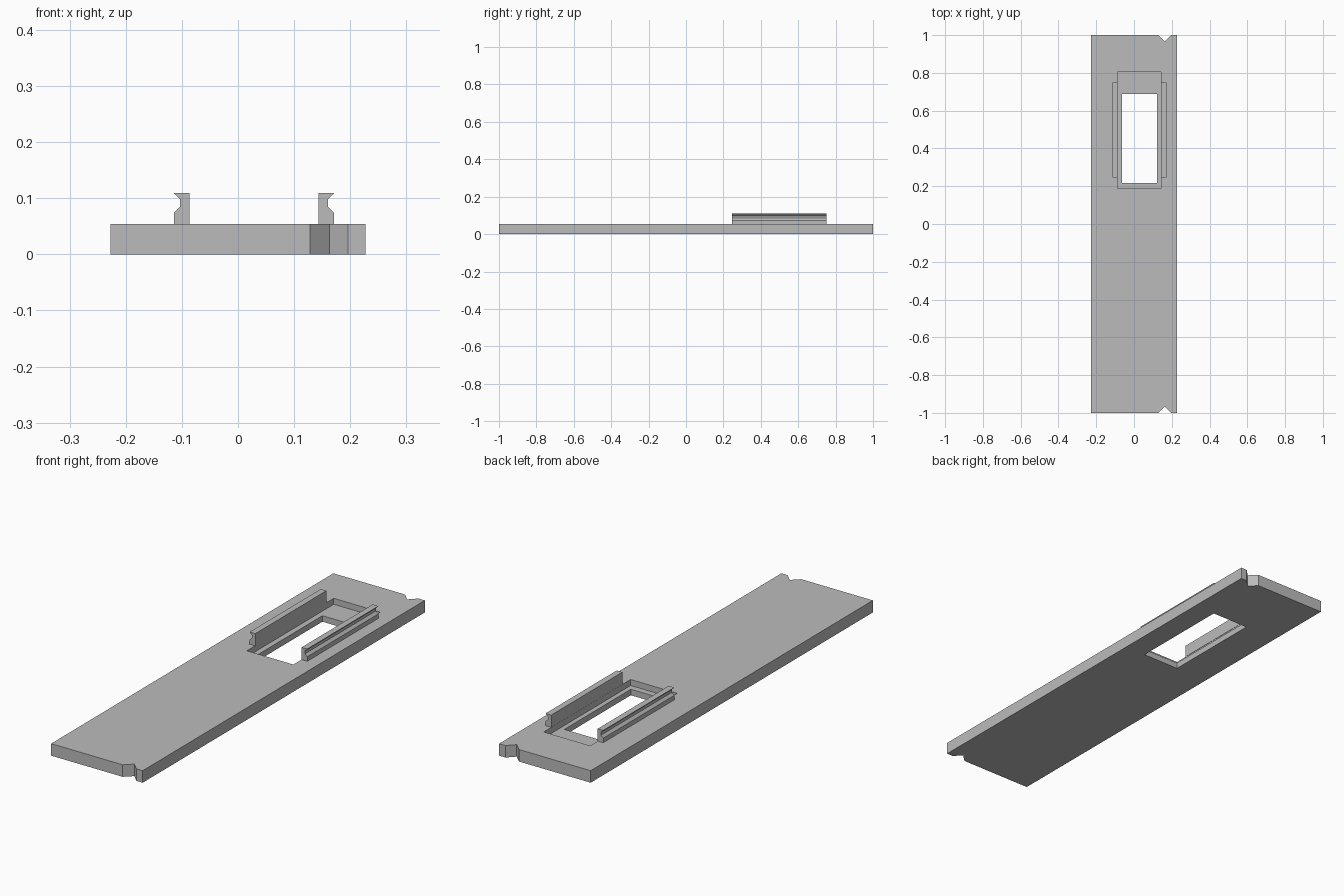
import bpy
import bmesh
from mathutils import Vector

cube = bpy.data.objects.get("Cube")
if cube:
    bpy.data.objects.remove(cube, do_unlink=True)

GREY = (0.5, 0.5, 0.5, 1)
grey = bpy.data.materials.new("plain grey")
grey.use_nodes = True
grey.diffuse_color = GREY
grey.node_tree.nodes["Principled BSDF"].inputs["Base Color"].default_value = GREY


def prism(name, points, offset):
    """Extrude a closed outline of 3D points along an offset."""
    bm = bmesh.new()
    face = bm.faces.new([bm.verts.new(p) for p in points])
    ext = bmesh.ops.extrude_face_region(bm, geom=[face])
    moved = [v for v in ext["geom"] if isinstance(v, bmesh.types.BMVert)]
    bmesh.ops.translate(bm, verts=moved, vec=Vector(offset))
    bmesh.ops.recalc_face_normals(bm, faces=bm.faces)
    mesh = bpy.data.meshes.new(name)
    bm.to_mesh(mesh)
    bm.free()
    mesh.materials.append(grey)
    obj = bpy.data.objects.new(name, mesh)
    bpy.context.collection.objects.link(obj)
    return obj


def box(name, x0, x1, y0, y1, z0, z1):
    outline = [(x0, y0, z0), (x1, y0, z0), (x1, y1, z0), (x0, y1, z0)]
    return prism(name, outline, (0, 0, z1 - z0))


def cut(target, cutter):
    cutter.hide_render = True
    mod = target.modifiers.new("cut", 'BOOLEAN')
    mod.operation = 'DIFFERENCE'
    mod.solver = 'EXACT'
    mod.object = cutter
    bpy.context.view_layer.objects.active = target
    bpy.ops.object.modifier_apply(modifier=mod.name)
    bpy.data.objects.remove(cutter, do_unlink=True)


# Base plate with a V notch in each short end
W, TOP, FLOOR = 0.227, 0.054, 0.027
notch = [(0.128, 1), (0.163, 0.967), (0.196, 1)]
outline = [(-W, -1)] + [(x, -y) for x, y in notch] + [(W, -1), (W, 1)]
outline += notch[::-1] + [(-W, 1)]
plate = prism("base_plate", [(x, y, 0) for x, y in outline], (0, 0, TOP))

# Shallow recess and the window through its floor
cut(plate, box("recess_cutter", -0.088, 0.143, 0.188, 0.804, FLOOR, 0.2))
cut(plate, box("window_cutter", -0.063, 0.122, 0.217, 0.688, -0.1, 0.2))

# Pair of clip rails with an outward lip, mirrored about the recess centre
CENTRE, Y0, Y1 = 0.0285, 0.246, 0.75
profile = [(0.115, TOP), (0.143, TOP), (0.143, 0.074), (0.132, 0.085),
           (0.132, 0.098), (0.143, 0.109), (0.115, 0.109)]
for name, side in (("left_rail", 1), ("right_rail", -1)):
    prism(name, [(CENTRE + side * x, Y0, z) for x, z in profile], (0, Y1 - Y0, 0))
